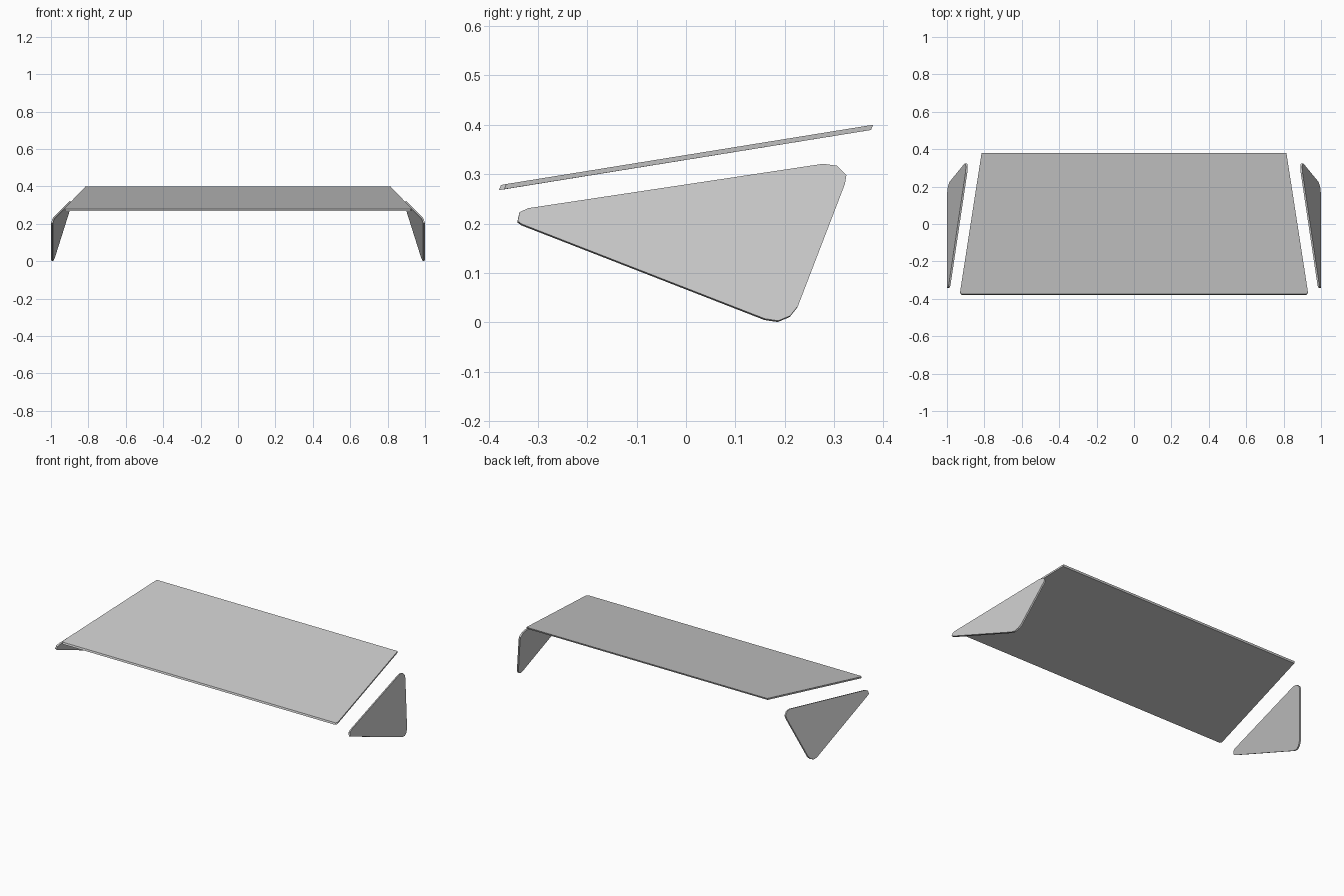
import bpy, bmesh
from mathutils import Vector

cube = bpy.data.objects.get("Cube")
if cube:
    bpy.data.objects.remove(cube, do_unlink=True)

glass = bpy.data.materials.new("pale grey glass")
glass.use_nodes = True
colour = (0.6, 0.6, 0.6, 1)
glass.diffuse_color = colour
glass.node_tree.nodes["Principled BSDF"].inputs["Base Color"].default_value = colour


def pane(name, outline, offset):
    """Flat pane: an outer outline extruded by an offset."""
    bm = bmesh.new()
    face = bm.faces.new([bm.verts.new(p) for p in outline])
    extruded = bmesh.ops.extrude_face_region(bm, geom=[face], use_keep_orig=True)
    moved = [g for g in extruded["geom"] if isinstance(g, bmesh.types.BMVert)]
    bmesh.ops.translate(bm, verts=moved, vec=offset)
    bmesh.ops.recalc_face_normals(bm, faces=bm.faces)
    mesh = bpy.data.meshes.new(name)
    bm.to_mesh(mesh)
    bm.free()
    mesh.materials.append(glass)
    obj = bpy.data.objects.new(name, mesh)
    bpy.context.collection.objects.link(obj)


# Windscreen: sloped trapezoid with clipped front corners
half = [(0.922, -0.375, 0.278), (0.93, -0.364, 0.28), (0.815, 0.379, 0.4)]
outline = half + [(-x, y, z) for x, y, z in reversed(half)]
pane("windscreen", outline, Vector((0, -0.004, -0.0105)))

# Side windows: rounded triangles (y, z) lying on a leaning plane
profile = [(-0.341, 0.205), (-0.337, 0.223), (-0.32, 0.231),
           (0.278, 0.321), (0.306, 0.317), (0.325, 0.298), (0.322, 0.28),
           (0.227, 0.033), (0.211, 0.013), (0.187, 0.003), (0.16, 0.007),
           (-0.333, 0.199)]
for name, side in (("left_side_window", 1), ("right_side_window", -1)):
    points = [(side * (1.0185 - 0.108 * y - 0.274 * z), y, z) for y, z in profile]
    inward = Vector((-side, -0.108, -0.274)).normalized() * 0.01
    pane(name, points, inward)
